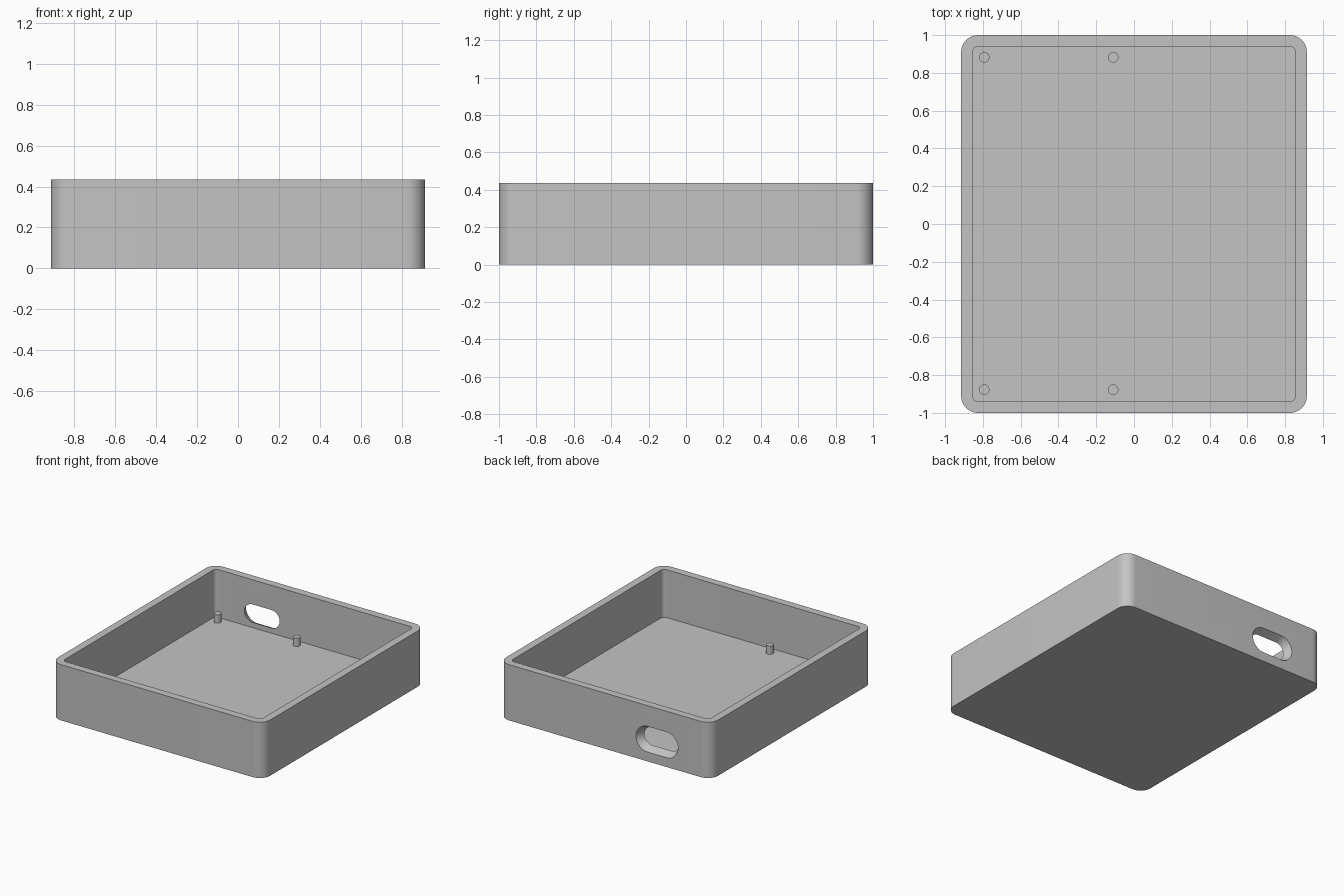
import bpy, bmesh, math

cube = bpy.data.objects.get("Cube")
if cube:
    bpy.data.objects.remove(cube, do_unlink=True)

WIDTH, LENGTH, HEIGHT = 1.83, 2.0, 0.435
WALL, FLOOR = 0.06, 0.062
SLOT_X, SLOT_Z = -0.45, 0.173

grey = bpy.data.materials.new("light_grey")
grey.use_nodes = True
grey.diffuse_color = (0.55, 0.55, 0.55, 1)
grey.node_tree.nodes["Principled BSDF"].inputs["Base Color"].default_value = grey.diffuse_color


def rounded_rect(w, h, r, seg=12):
    """Outline of a rounded rectangle, counter-clockwise."""
    pts = []
    for i, (sx, sy) in enumerate([(1, 1), (-1, 1), (-1, -1), (1, -1)]):
        for k in range(seg + 1):
            a = math.pi / 2 * (i + k / seg)
            pts.append((sx * (w / 2 - r) + r * math.cos(a),
                        sy * (h / 2 - r) + r * math.sin(a)))
    return pts


def loft(name, rings):
    """Skin a list of matching 3D outlines and cap both ends."""
    bm = bmesh.new()
    loops = [[bm.verts.new(p) for p in ring] for ring in rings]
    for a, b in zip(loops, loops[1:]):
        for i in range(len(a)):
            j = (i + 1) % len(a)
            bm.faces.new((a[i], a[j], b[j], b[i]))
    bm.faces.new(loops[0][::-1])
    bm.faces.new(loops[-1])
    bmesh.ops.recalc_face_normals(bm, faces=bm.faces)
    mesh = bpy.data.meshes.new(name)
    bm.to_mesh(mesh)
    bm.free()
    mesh.materials.append(grey)
    obj = bpy.data.objects.new(name, mesh)
    bpy.context.collection.objects.link(obj)
    return obj


def smooth(obj):
    bpy.ops.object.select_all(action='DESELECT')
    obj.select_set(True)
    bpy.context.view_layer.objects.active = obj
    bpy.ops.object.shade_smooth_by_angle(angle=math.radians(30))


# Open tray: up the outside, over the rim, down to the floor
outer = rounded_rect(WIDTH, LENGTH, 0.09)
inner = rounded_rect(WIDTH - 2 * WALL, LENGTH - 2 * WALL, 0.03)
levels = [(outer, 0), (outer, HEIGHT), (inner, HEIGHT), (inner, FLOOR)]
tray = loft("tray", [[(x, y, z) for x, y in ring] for ring, z in levels])

# Cable slot through the back wall, flaring outward
rings = []
for depth in (-0.02, WALL + 0.02):
    grow = depth / WALL * 0.03
    outline = rounded_rect(0.303 + 2 * grow, 0.14 + 2 * grow, 0.0699 + grow)
    y = LENGTH / 2 - WALL + depth
    rings.append([(SLOT_X + u, y, SLOT_Z + v) for u, v in outline])
cutter = loft("slot_cutter", rings)
cutter.hide_render = True

cut = tray.modifiers.new("cable_slot", 'BOOLEAN')
cut.operation = 'DIFFERENCE'
cut.solver = 'EXACT'
cut.object = cutter
bpy.context.view_layer.objects.active = tray
bpy.ops.object.modifier_apply(modifier=cut.name)
bpy.data.objects.remove(cutter, do_unlink=True)
smooth(tray)

# Four locating pegs standing on the floor
for side, x in (("right", -0.793), ("middle", -0.11)):
    for end, y in (("front", -0.877), ("back", 0.882)):
        bottom, top = FLOOR - 0.01, 0.127
        bpy.ops.mesh.primitive_cylinder_add(vertices=32, radius=0.0275, depth=top - bottom,
                                            location=(x, y, (top + bottom) / 2))
        peg = bpy.context.object
        peg.name = f"{end}_{side}_peg"
        peg.data.materials.append(grey)
        smooth(peg)
